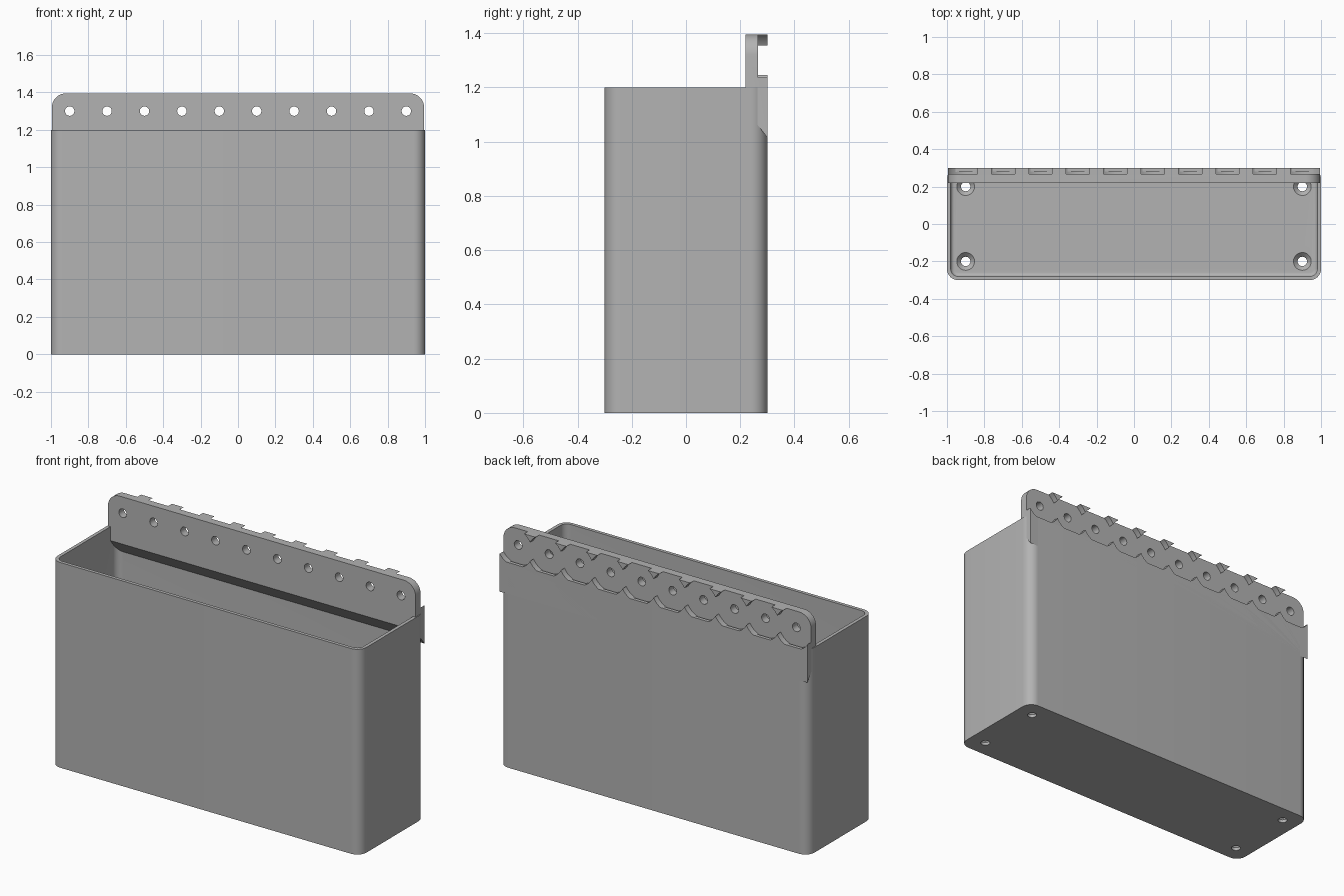
import bpy, bmesh, math
from mathutils import Vector, Matrix

if "Cube" in bpy.data.objects:
    bpy.data.objects.remove(bpy.data.objects["Cube"])

grey = bpy.data.materials.new("plain grey")
grey.use_nodes = True
grey.diffuse_color = (0.45, 0.45, 0.45, 1)
grey.node_tree.nodes["Principled BSDF"].inputs["Base Color"].default_value = (0.45, 0.45, 0.45, 1)


def finish(name, bm):
    bmesh.ops.recalc_face_normals(bm, faces=bm.faces)
    mesh = bpy.data.meshes.new(name)
    bm.to_mesh(mesh)
    bm.free()
    mesh.materials.append(grey)
    ob = bpy.data.objects.new(name, mesh)
    bpy.context.collection.objects.link(ob)
    return ob


def rounded_box(name, lo, hi, radius, axis, floor_radius=0, top_only=False):
    """Box whose edges along one axis are rounded, with an optional floor fillet."""
    lo, hi = Vector(lo), Vector(hi)
    bm = bmesh.new()
    bmesh.ops.create_cube(bm, size=1, matrix=Matrix.Translation((lo + hi) / 2) @ Matrix.Diagonal((*(hi - lo), 1)))
    edges = [e for e in bm.edges
             if abs(e.verts[0].co[axis] - e.verts[1].co[axis]) > 0.001
             and not (top_only and e.verts[0].co.z < hi.z - 0.001)]
    bmesh.ops.bevel(bm, geom=edges, offset=radius, segments=10, profile=0.5, affect='EDGES')
    if floor_radius:
        rim = [e for e in bm.edges if all(v.co.z < lo.z + 0.001 for v in e.verts)]
        bmesh.ops.bevel(bm, geom=rim, offset=floor_radius, segments=6, profile=0.5, affect='EDGES')
    return finish(name, bm)


def cylinder(name, centre, r_low, r_high, depth, axis='Z'):
    turn = Matrix.Rotation(-math.pi / 2, 4, 'X') if axis == 'Y' else Matrix()
    bm = bmesh.new()
    bmesh.ops.create_cone(bm, cap_ends=True, segments=48, radius1=r_low, radius2=r_high,
                          depth=depth, matrix=Matrix.Translation(centre) @ turn)
    return finish(name, bm)


def cut(target, cutters):
    bpy.context.view_layer.objects.active = target
    for c in cutters:
        c.hide_render = True
        mod = target.modifiers.new("cut", 'BOOLEAN')
        mod.operation, mod.solver, mod.object = 'DIFFERENCE', 'EXACT', c
        bpy.ops.object.modifier_apply(modifier=mod.name)
        bpy.data.objects.remove(c)


def smooth(ob):
    bpy.ops.object.select_all(action='DESELECT')
    ob.select_set(True)
    bpy.context.view_layer.objects.active = ob
    bpy.ops.object.shade_smooth_by_angle(angle=math.radians(30))


# Open bin with four countersunk floor holes
FLOOR = 0.04
bin_body = rounded_box("bin_body", (-1, -0.3, 0), (1, 0.3, 1.2), 0.06, 2)
cavity = rounded_box("cavity_cutter", (-0.98, -0.28, FLOOR), (0.98, 0.28, 1.4), 0.04, 2, floor_radius=0.02)
cutters = [cavity]
for x in (-0.9, 0.9):
    for y in (-0.2, 0.2):
        cutters.append(cylinder("hole_cutter", (x, y, 0), 0.025, 0.025, 0.2))
        cutters.append(cylinder("sink_cutter", (x, y, FLOOR - 0.01), 0.025, 0.05, 0.025))
cut(bin_body, cutters)
smooth(bin_body)

# Mounting strip along the top of the back, with a sloped underside
strip = rounded_box("mounting_strip", (-0.995, 0.22, 0.9), (0.995, 0.3, 1.395), 0.075, 1, top_only=True)
bm = bmesh.new()
bm.from_mesh(strip.data)
cut_geom = bmesh.ops.bisect_plane(bm, geom=bm.verts[:] + bm.edges[:] + bm.faces[:],
                                  plane_co=(0, 0.3, 1.015), plane_no=(0, -0.065, -0.05),
                                  clear_outer=True)["geom_cut"]
bmesh.ops.holes_fill(bm, edges=[g for g in cut_geom if isinstance(g, bmesh.types.BMEdge)])
bmesh.ops.recalc_face_normals(bm, faces=bm.faces)
bm.to_mesh(strip.data)
bm.free()

# Ten screw holes, each in a round recess on the back
cutters = []
for i in range(10):
    x = -0.9 + 0.2 * i
    cutters.append(cylinder("recess_cutter", (x, 0.315, 1.3), 0.114, 0.114, 0.1, 'Y'))
    cutters[-1].data.transform(Matrix.Translation((0, 0.001, 0)))
    cutters.append(cylinder("screw_cutter", (x, 0.26, 1.3), 0.025, 0.025, 0.3, 'Y'))
cut(strip, cutters)
smooth(strip)
